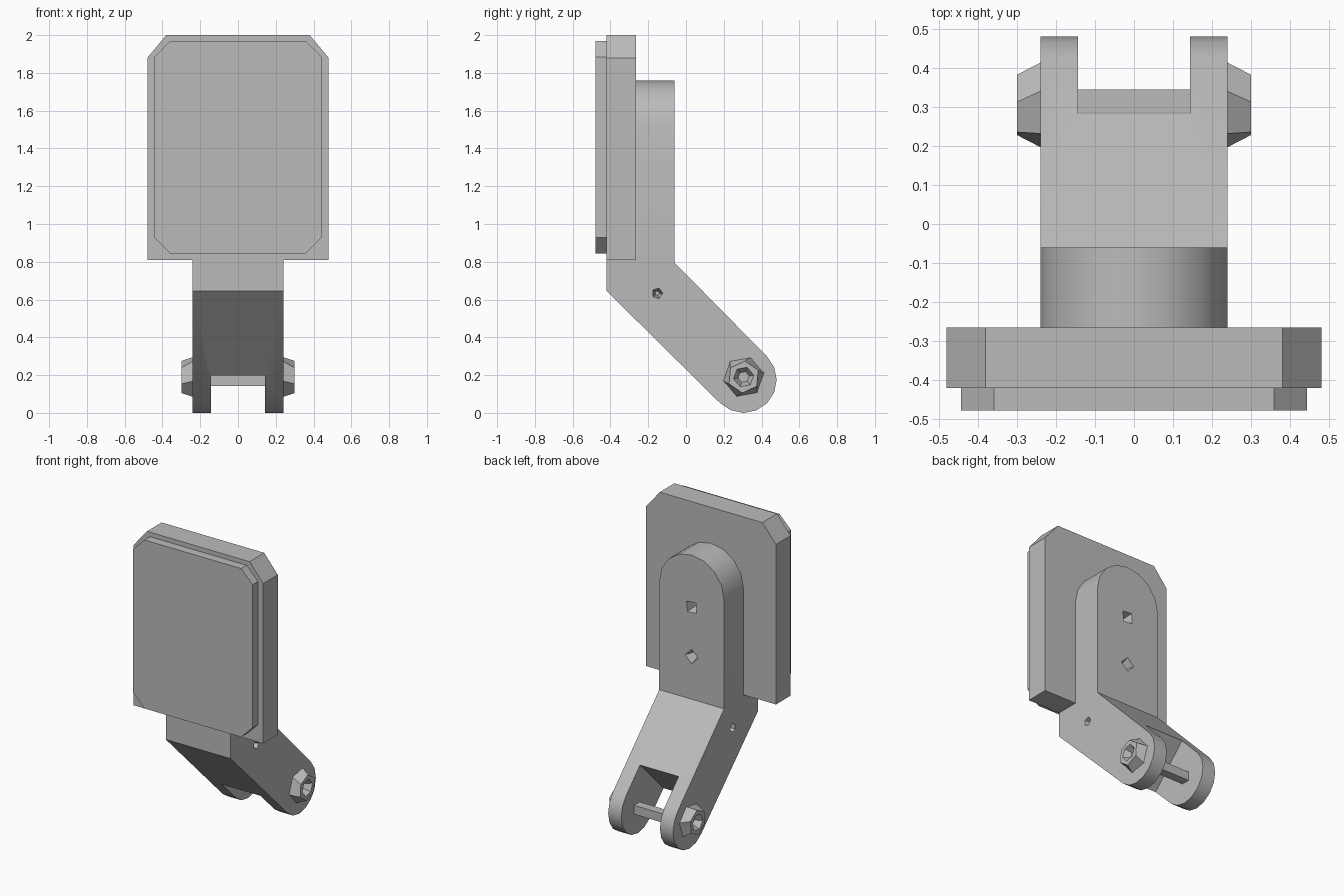
import bpy, bmesh, math
from mathutils import Vector

cube = bpy.data.objects.get("Cube")
if cube:
    bpy.data.objects.remove(cube, do_unlink=True)

GREY = (0.5, 0.5, 0.5, 1)
mat = bpy.data.materials.new("plain grey")
mat.use_nodes = True
mat.diffuse_color = GREY
mat.node_tree.nodes["Principled BSDF"].inputs["Base Color"].default_value = GREY


def loft(name, axis, rings):
    """Join (offset, outline) rings along x (outline is y,z) or y (outline is x,z)."""
    bm = bmesh.new()
    loops = []
    for off, pts in rings:
        loops.append([bm.verts.new((off, a, b) if axis == "x" else (a, off, b)) for a, b in pts])
    n = len(loops[0])
    bm.faces.new(loops[0])
    bm.faces.new(loops[-1])
    for lo, hi in zip(loops, loops[1:]):
        for i in range(n):
            bm.faces.new((lo[i], lo[(i + 1) % n], hi[(i + 1) % n], hi[i]))
    bmesh.ops.recalc_face_normals(bm, faces=bm.faces)
    me = bpy.data.meshes.new(name)
    bm.to_mesh(me)
    bm.free()
    me.materials.append(mat)
    ob = bpy.data.objects.new(name, me)
    bpy.context.collection.objects.link(ob)
    return ob


def prism(name, axis, pts, lo, hi):
    return loft(name, axis, [(lo, pts), (hi, pts)])


def arc(cx, cz, r, start, end, steps):
    angles = [math.radians(start + (end - start) * i / steps) for i in range(steps + 1)]
    return [(cx + r * math.cos(a), cz + r * math.sin(a)) for a in angles]


def ring(cx, cz, r, sides, turn=0):
    return arc(cx, cz, r, turn, turn + 360, sides)[:-1]


def cut(ob, cutter):
    mod = ob.modifiers.new("cut", "BOOLEAN")
    mod.operation = "DIFFERENCE"
    mod.solver = "EXACT"
    mod.object = cutter
    bpy.context.view_layer.objects.active = ob
    bpy.ops.object.modifier_apply(modifier=mod.name)
    bpy.data.objects.remove(cutter, do_unlink=True)


def smooth(ob):
    bpy.ops.object.select_all(action="DESELECT")
    ob.select_set(True)
    bpy.context.view_layer.objects.active = ob
    bpy.ops.object.shade_smooth_by_angle(angle=math.radians(30))


# Backing plate with clipped top corners
W, TOP, LOW, C = 0.48, 2.0, 0.81, 0.12
prism("backing_plate", "y", [(-W, LOW), (W, LOW), (W, TOP - C), (W - C + 0.02, TOP),
                             (-W + C - 0.02, TOP), (-W, TOP - C)], -0.42, -0.265)

# Front pad with all corners clipped
w, top, low, c = 0.443, 1.97, 0.843, 0.085
prism("front_pad", "y", [(-w + c, low), (w - c, low), (w, low + c), (w, top - c), (w - c, top),
                         (-w + c, top), (-w, top - c), (-w, low + c)], -0.478, -0.42)

# Upright spine with a rounded top
HALF = 0.24
spine = prism("upright_spine", "y", [(-HALF, LOW), (HALF, LOW)] + arc(0, 1.52, HALF, 0, 180, 8),
              -0.265, -0.06)
for z, turn in ((1.41, 40), (1.08, 0)):
    cut(spine, loft("screw_hole", "y", [(-0.15, ring(0, z, 0.015, 4, turn)),
                                        (-0.05, ring(0, z, 0.052, 4, turn))]))
smooth(spine)

# Slanted arm with a rounded end
PY, PZ, R = 0.305, 0.175, 0.175
arm = prism("slanted_arm", "x", [(-0.06, LOW), (-0.42, LOW), (-0.42, 0.645)]
            + arc(PY, PZ, R, -135, 45, 8) + [(-0.06, 0.795)], -HALF, HALF)

# Fork slot, square to the arm
slot = [Vector(p) for p in ((0.385, 0.55), (-0.065, 0.10))]
along = Vector((0.6, -0.6))
cut(arm, prism("fork_slot", "x", slot + [slot[1] + along, slot[0] + along], -0.143, 0.143))

# Small side holes in the arm
for s in (-1, 1):
    cut(arm, loft("side_hole", "x", [(s * 0.17, ring(-0.152, 0.633, 0.012, 5)),
                                     (s * 0.25, ring(-0.152, 0.633, 0.032, 5))]))
smooth(arm)

# Square cross pin through the fork
prism("cross_pin", "x", ring(0.315, 0.172, 0.042, 4, 45), -0.2, 0.2)

# Faceted bolt heads with a socket on each side
for s, side in ((-1, "right"), (1, "left")):
    head = loft(side + "_bolt_head", "x", [(s * 0.23, ring(0.305, 0.19, 0.115, 6, 10)),
                                           (s * 0.30, ring(0.305, 0.19, 0.085, 6, 25))])
    cut(head, loft("socket", "x", [(s * 0.255, ring(0.305, 0.19, 0.03, 6, 10)),
                                   (s * 0.31, ring(0.305, 0.19, 0.06, 6, 10))]))
